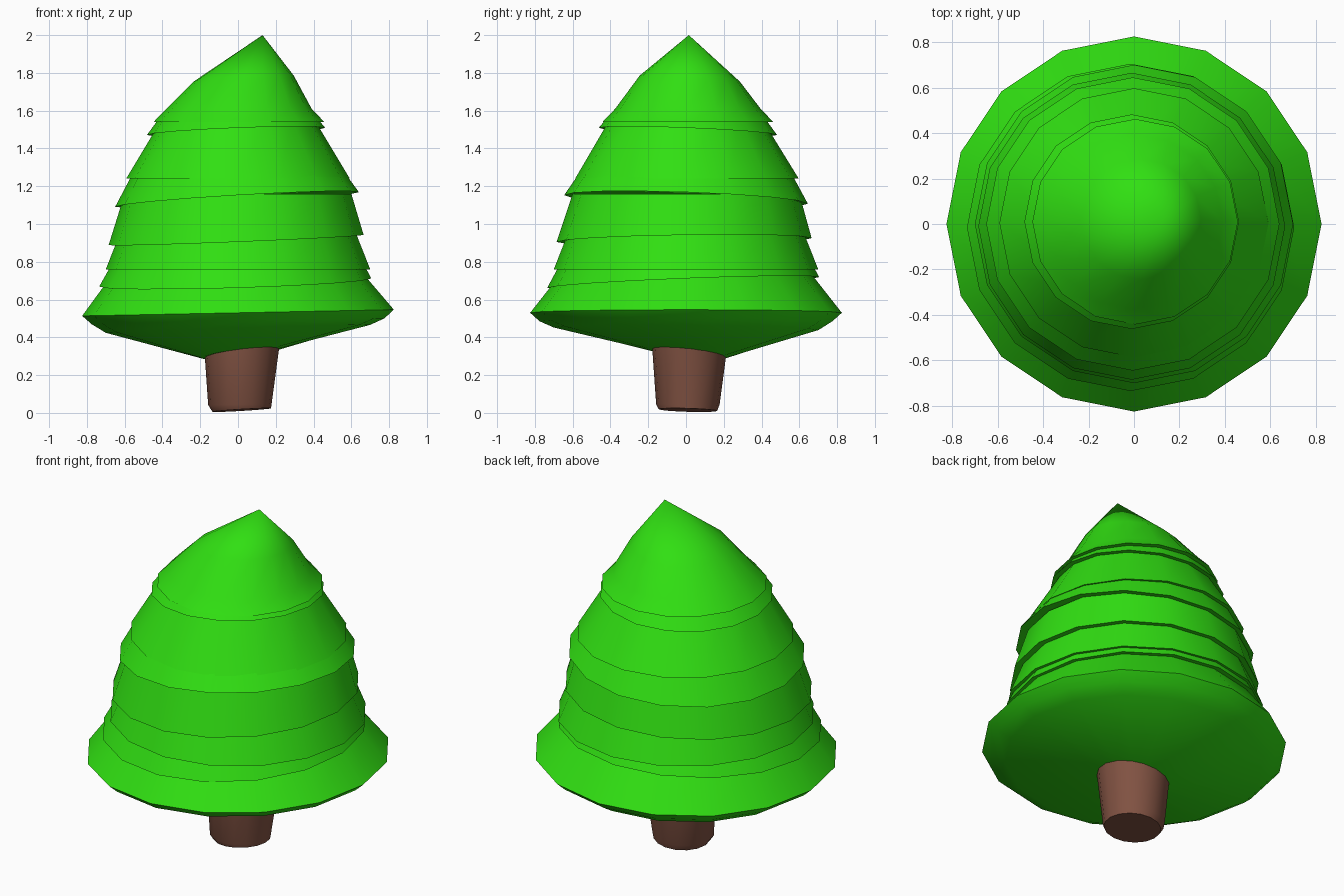
import bpy, bmesh, math

if "Cube" in bpy.data.objects:
    bpy.data.objects.remove(bpy.data.objects["Cube"])


def material(name, color):
    m = bpy.data.materials.new(name)
    m.diffuse_color = (*color, 1)
    m.use_nodes = True
    m.node_tree.nodes["Principled BSDF"].inputs["Base Color"].default_value = m.diffuse_color
    return m


GREEN = material("needles", (0.03, 0.74, 0.006))
BROWN = material("bark", (0.22, 0.085, 0.055))


def loft(name, rings, mat, sides=16, tip=None, angle=40):
    """Skin rings of (radius, z, cx, cy, slope_x, slope_y), with an optional tip."""
    bm = bmesh.new()
    loops = []
    for r, z, cx, cy, sx, sy in rings:
        loop = []
        for i in range(sides):
            a = 2 * math.pi * i / sides
            dx, dy = r * math.cos(a), r * math.sin(a)
            loop.append(bm.verts.new((cx + dx, cy + dy, z + sx * dx + sy * dy)))
        loops.append(loop)
    for lo, hi in zip(loops, loops[1:]):
        for i in range(sides):
            j = (i + 1) % sides
            bm.faces.new((lo[i], lo[j], hi[j], hi[i]))
    bm.faces.new(loops[0][::-1])
    if tip:
        t = bm.verts.new(tip)
        for i in range(sides):
            bm.faces.new((loops[-1][i], loops[-1][(i + 1) % sides], t))
    else:
        bm.faces.new(loops[-1])
    bmesh.ops.recalc_face_normals(bm, faces=bm.faces)
    me = bpy.data.meshes.new(name)
    bm.to_mesh(me)
    bm.free()
    me.materials.append(mat)
    ob = bpy.data.objects.new(name, me)
    bpy.context.collection.objects.link(ob)
    bpy.ops.object.select_all(action='DESELECT')
    ob.select_set(True)
    bpy.context.view_layer.objects.active = ob
    bpy.ops.object.shade_smooth_by_angle(angle=math.radians(angle))
    return ob


# Trunk, slightly crooked
loft("trunk", [(0.155, 0.015, 0.02, 0.01, 0.06, -0.03),
               (0.168, 0.045, 0.01, 0.01, 0.02, 0),
               (0.2, 0.36, 0.02, 0.02, 0, 0)], BROWN)

# Bottom skirt with its bulging underside
loft("bottom_skirt", [(0.2, 0.315, 0.01, 0.01, 0.12, -0.12),
                      (0.7, 0.445, 0, 0, 0.03, -0.01),
                      (0.775, 0.485, 0, 0, 0.02, 0),
                      (0.825, 0.53, 0, 0, 0.02, 0),
                      (0.66, 0.74, 0, 0, 0, 0)], GREEN)

# Stacked tiers: rim radius, rim z, centre x, y, slopes, top radius, top z
tiers = [
    (0.72, 0.69, -0.015, -0.015, 0.03, 0.04, 0.65, 0.82),
    (0.70, 0.76, 0.0, 0.0, 0.0, 0.0, 0.625, 0.95),
    (0.675, 0.915, -0.01, -0.01, 0.04, 0.015, 0.60, 1.16),
    (0.645, 1.13, -0.005, 0.0, 0.06, -0.035, 0.53, 1.32),
    (0.592, 1.24, 0.0, 0.005, 0.0, 0.0, 0.40, 1.56),
    (0.472, 1.49, -0.01, 0.01, 0.04, -0.04, 0.41, 1.57),
]
for n, (r, z, cx, cy, sx, sy, tr, tz) in enumerate(tiers, 1):
    loft(f"tier_{n}", [(r - 0.07, z + 0.01, cx, cy, sx, sy),
                       (r, z, cx, cy, sx, sy),
                       (tr, tz, 0, 0, 0, 0)], GREEN)

# Crown leaning to its tip
loft("crown", [(0.38, 1.545, 0, 0.01, 0, 0),
               (0.452, 1.54, 0.005, 0.01, 0, 0),
               (0.385, 1.61, 0.005, 0.01, 0, 0),
               (0.265, 1.77, 0.03, 0.02, 0.06, -0.06)],
     GREEN, tip=(0.13, 0.015, 2.0))
